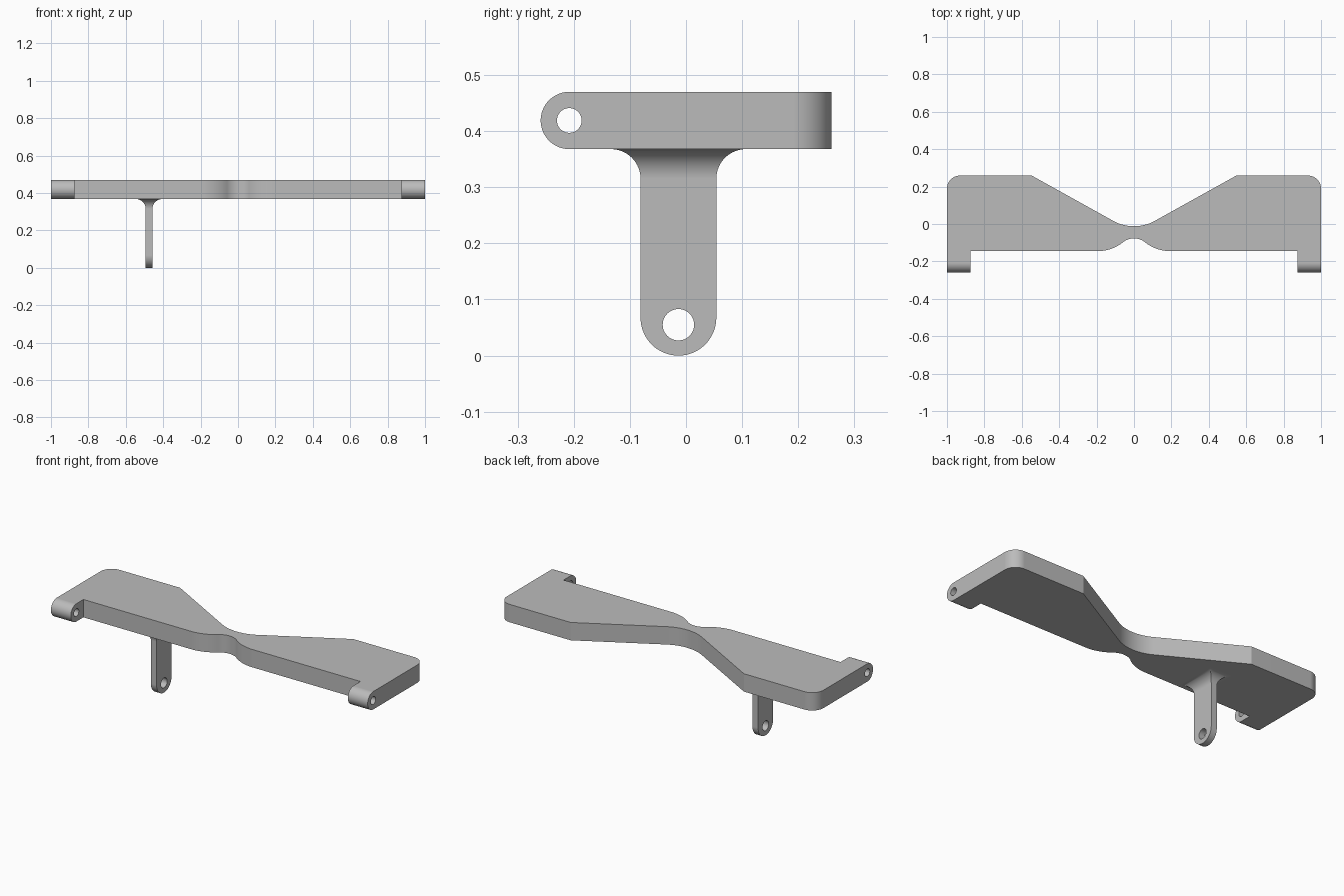
import bpy
import bmesh
from math import sin, cos, pi, radians, asin, sqrt

cube = bpy.data.objects.get("Cube")
if cube:
    bpy.data.objects.remove(cube, do_unlink=True)

grey = bpy.data.materials.new("plain grey")
grey.use_nodes = True
colour = (0.5, 0.5, 0.5, 1)
grey.diffuse_color = colour
grey.node_tree.nodes["Principled BSDF"].inputs["Base Color"].default_value = colour


def arc(cx, cy, r, start, end, n=24):
    """Points on an arc, angles in degrees."""
    angles = [radians(start + (end - start) * i / n) for i in range(n + 1)]
    return [(cx + r * cos(a), cy + r * sin(a)) for a in angles]


def mirrored(points, centre=0):
    """The points followed by their mirror image in reverse order."""
    result = list(points)
    for u, v in reversed(points):
        if abs(u - centre) > 1e-6:
            result.append((2 * centre - u, v))
    return result


def prism(name, points, axis, low, high):
    """Extrude a flat profile along one axis."""
    def place(u, v, w):
        return {"x": (w, u, v), "y": (u, w, v), "z": (u, v, w)}[axis]
    bm = bmesh.new()
    face = bm.faces.new([bm.verts.new(place(u, v, low)) for u, v in points])
    extruded = bmesh.ops.extrude_face_region(bm, geom=[face])["geom"]
    verts = [g for g in extruded if isinstance(g, bmesh.types.BMVert)]
    bmesh.ops.translate(bm, verts=verts, vec=place(0, 0, high - low))
    bmesh.ops.recalc_face_normals(bm, faces=bm.faces)
    mesh = bpy.data.meshes.new(name)
    bm.to_mesh(mesh)
    bm.free()
    mesh.materials.append(grey)
    obj = bpy.data.objects.new(name, mesh)
    bpy.context.collection.objects.link(obj)
    return obj


def select(obj):
    bpy.ops.object.select_all(action="DESELECT")
    obj.select_set(True)
    bpy.context.view_layer.objects.active = obj


def combine(obj, other, operation):
    """Apply a boolean and discard the helper."""
    mod = obj.modifiers.new("shape", "BOOLEAN")
    mod.operation = operation
    mod.solver = "EXACT"
    mod.object = other
    select(obj)
    bpy.ops.object.modifier_apply(modifier=mod.name)
    bpy.data.objects.remove(other, do_unlink=True)


def finish(obj):
    select(obj)
    bpy.ops.object.shade_smooth_by_angle(angle=radians(25))
    normals = obj.modifiers.new("flat face normals", "WEIGHTED_NORMAL")
    normals.keep_sharp = True


bottom, top = 0.368, 0.47
back, front = 0.259, -0.145

# Plate plan: right half from the narrow waist's front round to its back
big, waist_y = 0.22, -0.077
bulge_x, bulge_y = -0.195, front + big
drop = bulge_y - waist_y
small = (bulge_x ** 2 + drop ** 2 - big ** 2) / (2 * (big - drop))
turn = asin(-bulge_x / (big + small)) * 180 / pi
plan = arc(0, waist_y - small, small, 90, 90 + turn)
plan += arc(bulge_x, bulge_y, big, turn - 90, -90)[1:]
plan += [(-0.875, front), (-0.875, -0.3), (-1, -0.3)]
plan += arc(-0.93, back - 0.07, 0.07, 180, 90)
plan += [(-0.547, back)]
plan += arc(0, 0.218, 0.23, 240.6, 270)
plate = prism("plate", mirrored(plan), "z", 0.3, 0.55)

# Plate side shape: rounded hinge ears at the front
ear_r = (top - bottom) / 2
ear_y, ear_z = -0.259 + ear_r, (top + bottom) / 2
side = arc(ear_y, ear_z, ear_r, 90, 270, 48) + [(0.4, bottom), (0.4, top)]
combine(plate, prism("plate_side", side, "x", -1.1, 1.1), "INTERSECT")
hole = arc(ear_y, ear_z, 0.022, 0, 360, 48)[:-1]
combine(plate, prism("ear_hole", hole, "x", -1.2, 1.2), "DIFFERENCE")
finish(plate)

# Leg: rounded foot and flared root, seen from the side and from the front
leg_x, leg_y, half_t, half_w, flare = -0.4755, -0.0135, 0.018, 0.0675, 0.053


def root(centre, half):
    """Left half of the flared root, from the plate downwards."""
    edge = centre - half - flare
    return [(edge, bottom + 0.02)] + arc(edge, bottom - flare, flare, 90, 0)


leg_side = root(leg_y, half_w) + arc(leg_y, half_w, half_w, 180, 270, 32)
leg_front = root(leg_x, half_t) + [(leg_x - half_t, -0.1)]
leg_front[0] = (leg_front[0][0], bottom + 0.05)
leg = prism("leg", mirrored(leg_side, leg_y), "x", leg_x - 0.2, leg_x + 0.2)
combine(leg, prism("leg_front", mirrored(leg_front, leg_x), "y", -0.4, 0.4), "INTERSECT")
hole = arc(leg_y, 0.055, 0.028, 0, 360, 48)[:-1]
combine(leg, prism("leg_hole", hole, "x", leg_x - 0.3, leg_x + 0.3), "DIFFERENCE")
finish(leg)
